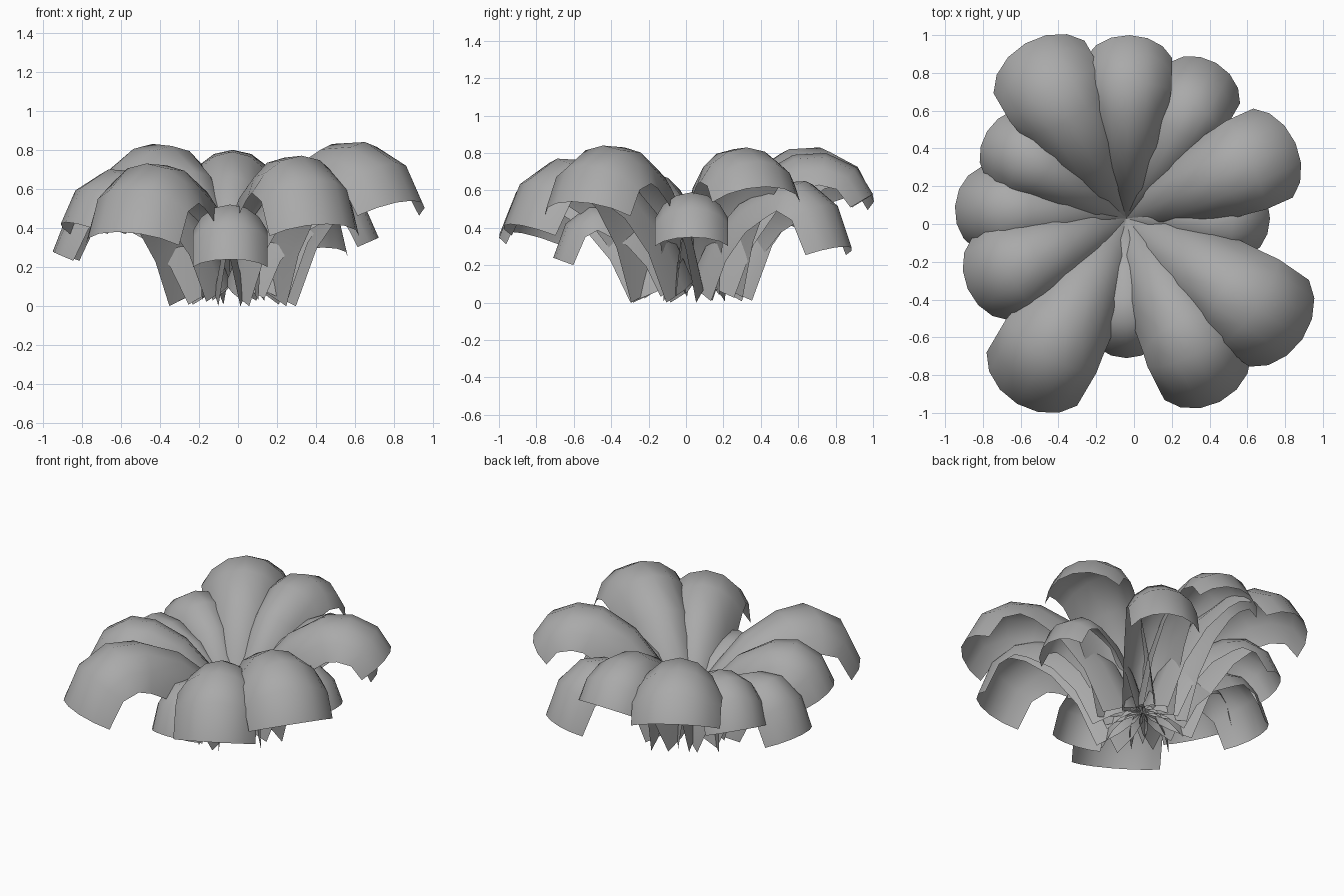
import bpy
import bmesh
from math import radians, sin, cos
from mathutils import Vector

cube = bpy.data.objects.get("Cube")
if cube:
    bpy.data.objects.remove(cube)

grey = bpy.data.materials.new("leaf grey")
grey.use_nodes = True
grey.diffuse_color = (0.4, 0.4, 0.4, 1)
bsdf = grey.node_tree.nodes["Principled BSDF"]
bsdf.inputs["Base Color"].default_value = (0.4, 0.4, 0.4, 1)
bsdf.inputs["Roughness"].default_value = 0.8

CENTRE = Vector((-0.04, 0.03, 0))
ROWS, COLS = 7, 6
SPREAD = radians(70)


def spine(t, length, peak, tip):
    """Arched centre line: steep at the root, peak past the middle, drooping tip."""
    pts = [(0, 0.13), (0.14, 0.13 + 0.45 * (peak - 0.13)), (0.34, 0.13 + 0.8 * (peak - 0.13)),
           (0.56, peak - 0.01), (0.74, peak), (0.91, peak - 0.35 * (peak - tip)), (1.0, tip)]
    f = t * (len(pts) - 1)
    i = min(int(f), len(pts) - 2)
    a, b = Vector(pts[i]), Vector(pts[i + 1])
    p = a.lerp(b, f - i)
    return Vector((p.x * length, p.y))


def leaf(name, azimuth, length, peak, tip, half_width):
    """Broad trough-shaped sheet, deep at the root and shallower at the tip."""
    bm = bmesh.new()
    a = radians(azimuth)
    out, side = Vector((cos(a), sin(a), 0)), Vector((-sin(a), cos(a), 0))
    grid = []
    for i in range(ROWS):
        t = i / (ROWS - 1)
        p = spine(t, length, peak, tip)
        step = 0.5 / (ROWS - 1)
        tangent = (spine(min(t + step, 1), length, peak, tip)
                   - spine(max(t - step, 0), length, peak, tip)).normalized()
        # the trough hangs at right angles to the centre line
        hang = out * tangent.y - Vector((0, 0, 1)) * tangent.x
        width = half_width * min(1.03, 0.78 + 0.35 * p.x / length)
        depth = 0.26 * length * (1 - t) + 0.62 * half_width * t
        row = []
        for j in range(COLS + 1):
            s = SPREAD * (2 * j / COLS - 1)
            v = (CENTRE + out * p.x + Vector((0, 0, p.y))
                 + side * (width * sin(s) / sin(SPREAD))
                 + hang * (depth * (1 - cos(s)) / (1 - cos(SPREAD))))
            v.z = max(v.z, 0)
            row.append(bm.verts.new(v))
        grid.append(row)
    for r0, r1 in zip(grid, grid[1:]):
        for j in range(COLS):
            bm.faces.new((r0[j], r1[j], r1[j + 1], r0[j + 1]))
    mesh = bpy.data.meshes.new(name)
    bm.to_mesh(mesh)
    bm.free()
    mesh.materials.append(grey)
    mesh.shade_smooth()
    obj = bpy.data.objects.new(name, mesh)
    bpy.context.collection.objects.link(obj)


# azimuth, length, peak height, tip height, half width
LEAVES = {
    "back_right_leaf": (120, 1.07, 0.83, 0.58, 0.27),
    "back_leaf": (89, 0.97, 0.80, 0.58, 0.22),
    "back_left_low_leaf": (60, 0.95, 0.65, 0.30, 0.21),
    "left_back_leaf": (24, 0.98, 0.83, 0.62, 0.25),
    "left_small_leaf": (0, 0.76, 0.59, 0.35, 0.19),
    "left_front_leaf": (-34.5, 1.13, 0.84, 0.54, 0.27),
    "front_left_leaf": (-63, 1.09, 0.77, 0.42, 0.25),
    "front_small_leaf": (-90, 0.74, 0.52, 0.24, 0.185),
    "front_right_leaf": (-120.5, 1.14, 0.73, 0.38, 0.27),
    "right_front_leaf": (204, 0.92, 0.70, 0.43, 0.23),
    "right_leaf": (176, 0.91, 0.60, 0.28, 0.21),
    "right_back_leaf": (148, 0.87, 0.68, 0.42, 0.20),
}
for leaf_name, shape in LEAVES.items():
    leaf(leaf_name, *shape)
